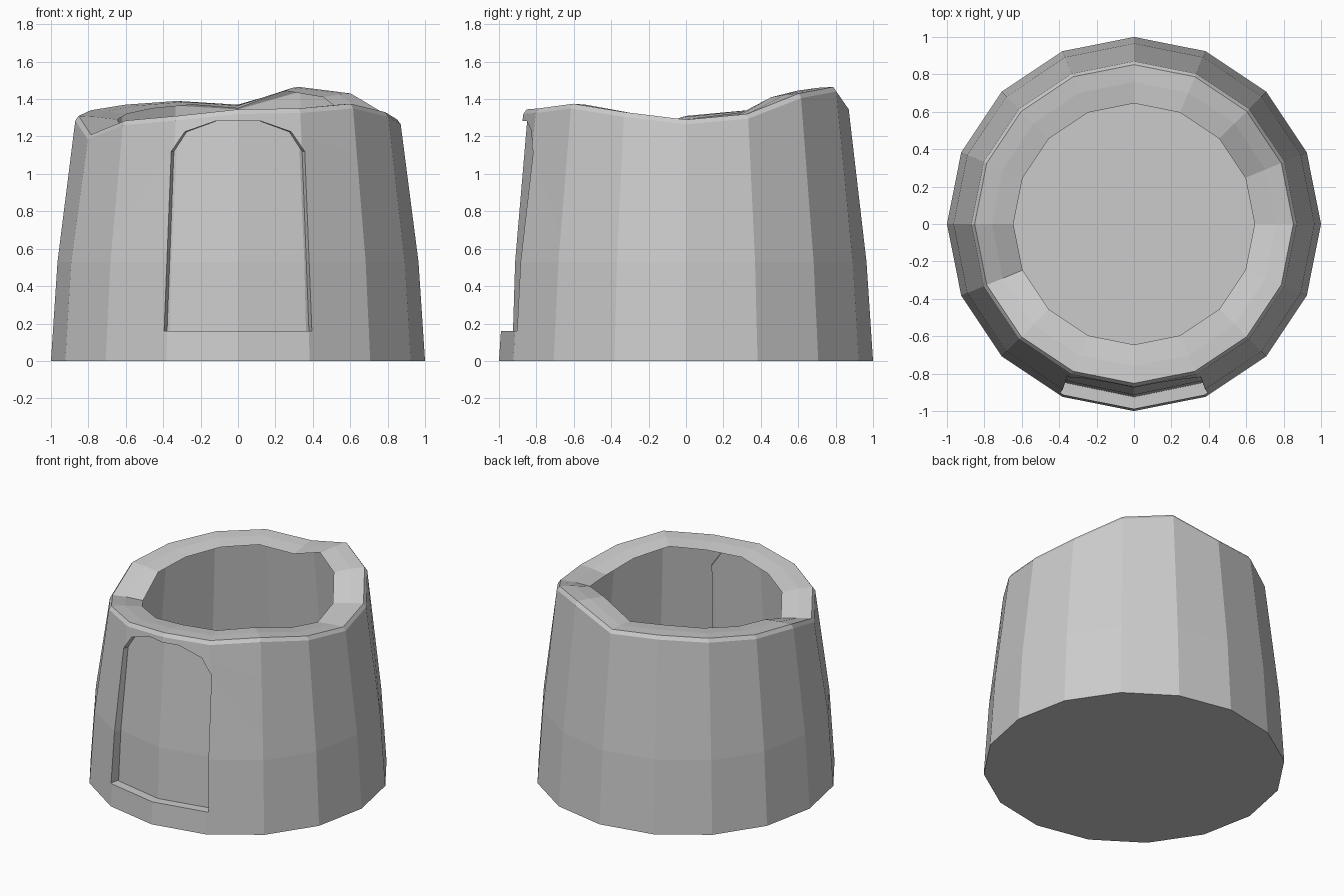
import bpy, bmesh, math
from mathutils import Vector

cube = bpy.data.objects.get("Cube")
if cube:
    bpy.data.objects.remove(cube, do_unlink=True)

SIDES = 16
# Rim height at each corner, starting at the front and turning towards +x
RIM = [1.345, 1.35, 1.375, 1.33, 1.29, 1.32, 1.43, 1.465,
       1.37, 1.39, 1.37, 1.34, 1.31, 1.21, 1.285, 1.31]

stone = bpy.data.materials.new("stone_grey")
stone.use_nodes = True
grey = (0.6, 0.6, 0.6, 1)
stone.diffuse_color = grey
stone.node_tree.nodes["Principled BSDF"].inputs["Base Color"].default_value = grey


def ring(bm, radius, height):
    """One loop of corners; height is a function of the corner number."""
    verts = []
    for i in range(SIDES):
        a = math.tau * i / SIDES
        verts.append(bm.verts.new((radius * math.sin(a), -radius * math.cos(a), height(i))))
    return verts


bm = bmesh.new()

# Tapered wall, lip and uneven rim, open to the hollow inside
rings = [
    ring(bm, 1.0, lambda i: 0),
    ring(bm, 0.965, lambda i: 0.53),
    ring(bm, 0.87, lambda i: RIM[i] - 0.025),
    ring(bm, 0.852, lambda i: RIM[i]),
    ring(bm, 0.76, lambda i: RIM[i] - 0.005),
    ring(bm, 0.645, lambda i: RIM[i] - 0.02),
]
wall = []
for level, (low, high) in enumerate(zip(rings, rings[1:])):
    for i in range(SIDES):
        j = (i + 1) % SIDES
        face = bm.faces.new((low[i], low[j], high[j], high[i]))
        if level < 2 and i in (0, 1, SIDES - 2, SIDES - 1):
            wall.append(face)
bm.faces.new(rings[0][::-1])

# Arched doorway outline as x, z pairs, mirrored
half = [(0.395, 0.16), (0.357, 1.12), (0.285, 1.225), (0.12, 1.283)]
arch = [Vector((x, 0, z)) for x, z in half]
arch += [Vector((-x, 0, z)) for x, z in reversed(half)]
edges = []
for a, b in zip(arch, arch[1:] + arch[:1]):
    d = b - a
    edges.append((a, Vector((d.z, 0, -d.x)).normalized()))

# Cut the outline into the front wall
for point, normal in edges:
    geom = set(wall)
    for f in wall:
        geom.update(f.edges)
        geom.update(f.verts)
    cut = bmesh.ops.bisect_plane(bm, geom=list(geom), dist=1e-5,
                                 plane_co=point, plane_no=normal)
    wall = [g for g in cut["geom"] if isinstance(g, bmesh.types.BMFace)]

# Push the doorway back into the wall
door = [f for f in wall
        if all((f.calc_center_median() - p).dot(n) < 0 for p, n in edges)]
pushed = bmesh.ops.extrude_face_region(bm, geom=door)["geom"]
bmesh.ops.delete(bm, geom=door, context='FACES')
for v in pushed:
    if isinstance(v, bmesh.types.BMVert):
        v.co.y += 0.07 - 0.035 * v.co.z
        v.co.x *= 0.96

mesh = bpy.data.meshes.new("hollow_tower")
bm.to_mesh(mesh)
bm.free()
mesh.materials.append(stone)
tower = bpy.data.objects.new("hollow_tower", mesh)
bpy.context.collection.objects.link(tower)
